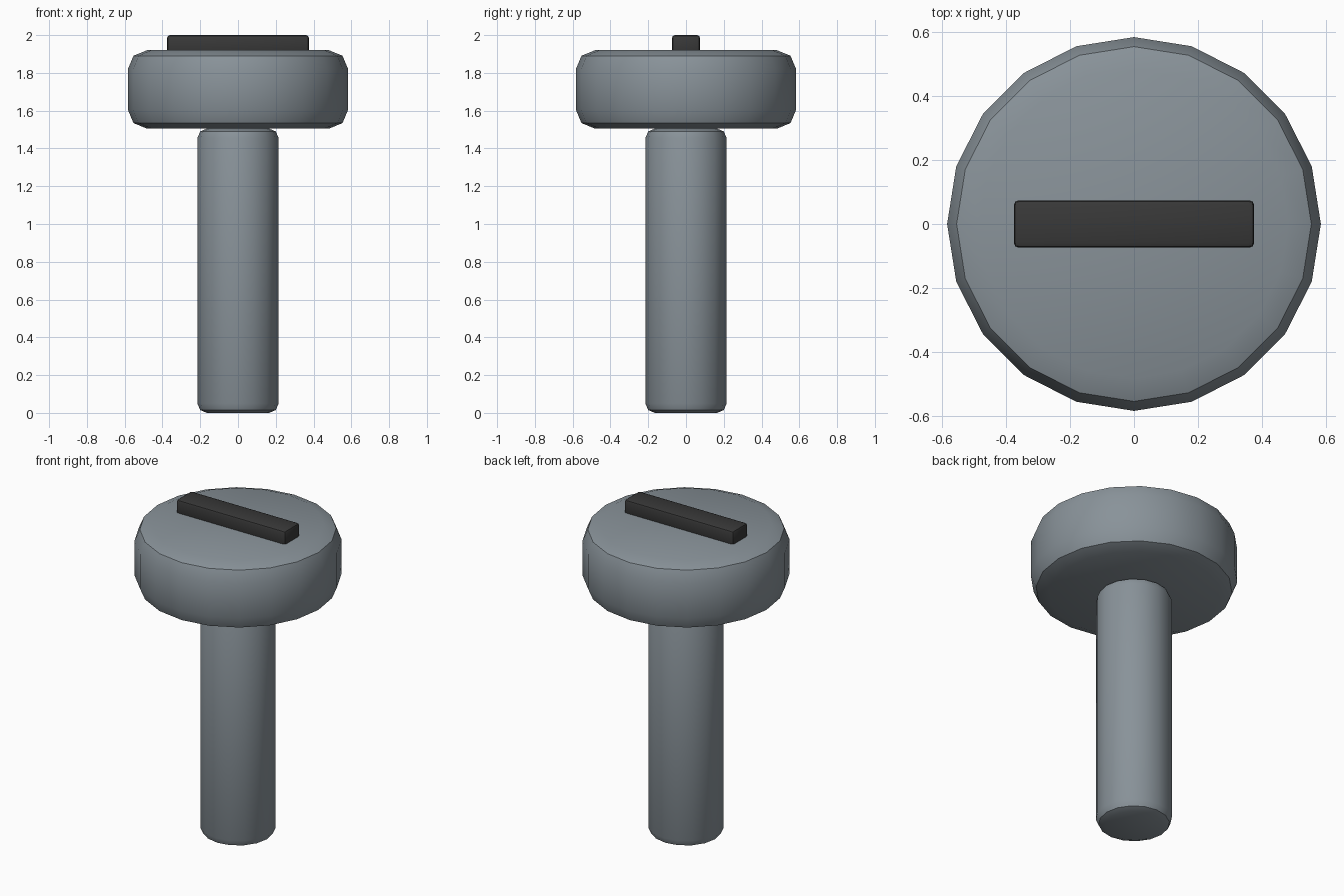
import bpy, math

if "Cube" in bpy.data.objects:
    bpy.data.objects.remove(bpy.data.objects["Cube"])


def material(name, rgb):
    m = bpy.data.materials.new(name)
    m.diffuse_color = (*rgb, 1)
    m.use_nodes = True
    m.node_tree.nodes["Principled BSDF"].inputs["Base Color"].default_value = m.diffuse_color
    return m


steel = material("grey_steel", (0.25, 0.29, 0.32))
dark = material("dark_grey", (0.04, 0.04, 0.04))


def finish(name, mat, bevel, segments):
    """Name, colour, round the edges and smooth the active object."""
    ob = bpy.context.object
    ob.name = name
    ob.data.materials.append(mat)
    mod = ob.modifiers.new("round", 'BEVEL')
    mod.width = bevel
    mod.segments = segments
    mod.limit_method = 'ANGLE'
    mod.angle_limit = math.radians(40)
    bpy.ops.object.modifier_apply(modifier=mod.name)
    bpy.ops.object.shade_smooth_by_angle(angle=math.radians(40))


def disc(name, sides, radius, z0, z1, bevel):
    bpy.ops.mesh.primitive_cylinder_add(vertices=sides, radius=radius, depth=z1 - z0,
                                        location=(0, 0, (z0 + z1) / 2))
    finish(name, steel, bevel, 2)


# Shaft and rounded head
disc("shaft", 16, 0.215, 0.0, 1.505, 0.05)
disc("head", 20, 0.583, 1.505, 1.92, 0.1)

# Raised dark bar across the top of the head
bpy.ops.mesh.primitive_cube_add(size=1, location=(0, 0, 1.95))
bpy.context.object.scale = (0.75, 0.148, 0.10)
bpy.ops.object.transform_apply(location=False, rotation=False, scale=True)
finish("slot_bar", dark, 0.015, 2)
